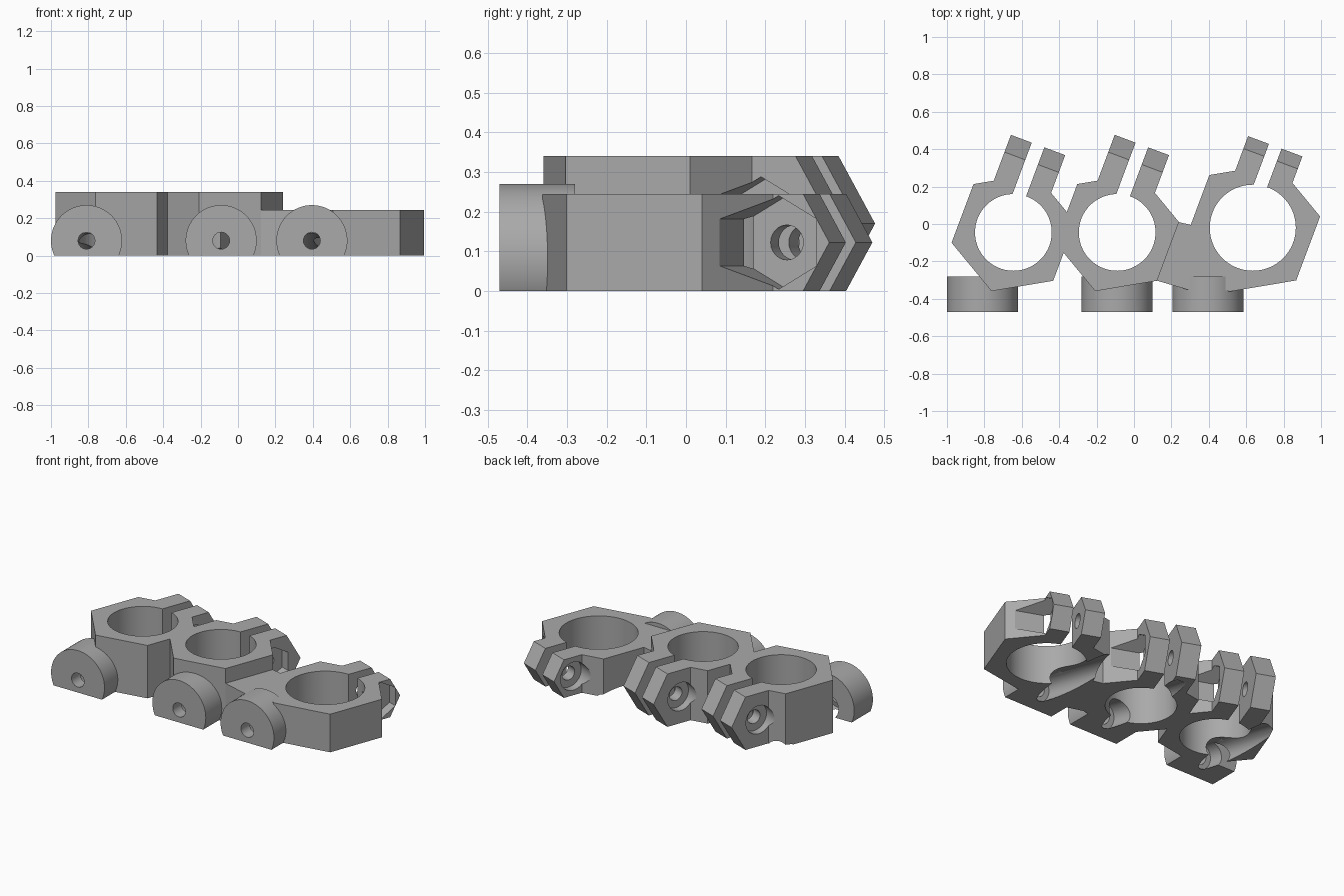
import bpy
import bmesh
from math import radians, tan, sqrt
from mathutils import Matrix, Vector

cube = bpy.data.objects.get("Cube")
if cube:
    bpy.data.objects.remove(cube, do_unlink=True)

grey = bpy.data.materials.new("plain grey")
grey.use_nodes = True
grey.diffuse_color = (0.4, 0.4, 0.4, 1)
grey.node_tree.nodes["Principled BSDF"].inputs["Base Color"].default_value = (0.4, 0.4, 0.4, 1)

TURN = radians(69.5)   # direction the clamp jaws point in
GAP_MID = -0.04        # sideways offset of the jaw slot


def add_object(name, bm):
    bmesh.ops.recalc_face_normals(bm, faces=bm.faces)
    mesh = bpy.data.meshes.new(name)
    bm.to_mesh(mesh)
    bm.free()
    mesh.materials.append(grey)
    obj = bpy.data.objects.new(name, mesh)
    bpy.context.collection.objects.link(obj)
    return obj


def prism(name, points, direction):
    """Extrude a flat outline of 3D points along a direction."""
    bm = bmesh.new()
    face = bm.faces.new([bm.verts.new(p) for p in points])
    moved = bmesh.ops.extrude_face_region(bm, geom=[face])["geom"]
    verts = [v for v in moved if isinstance(v, bmesh.types.BMVert)]
    bmesh.ops.translate(bm, verts=verts, vec=direction)
    return add_object(name, bm)


def rod(name, start, end, radius, sides=48, spin=0.0):
    """A cylinder between two points."""
    start, end = Vector(start), Vector(end)
    axis = end - start
    rotation = axis.to_track_quat('Z', 'Y').to_matrix().to_4x4()
    bm = bmesh.new()
    bmesh.ops.create_cone(bm, cap_ends=True, segments=sides, radius1=radius,
                          radius2=radius, depth=axis.length,
                          matrix=Matrix.Translation((start + end) / 2) @ rotation
                          @ Matrix.Rotation(spin, 4, 'Z'))
    return add_object(name, bm)


def combine(target, others, operation):
    """Apply booleans in turn and remove the tools."""
    bpy.context.view_layer.objects.active = target
    for other in others:
        mod = target.modifiers.new("bool", 'BOOLEAN')
        mod.operation, mod.object, mod.solver = operation, other, 'EXACT'
        bpy.ops.object.modifier_apply(modifier=mod.name)
        bpy.data.objects.remove(other, do_unlink=True)


def build_clamp(name, centre, size, bore, height, tip, boss_x, link=None):
    c = Vector((*centre, 0))
    u = Matrix.Rotation(TURN, 3, 'Z') @ Vector((1, 0, 0))   # along the jaws
    v = Vector((u.y, -u.x, 0))                              # across the jaws

    def at(along, across, z):
        return c + u * along + v * across + Vector((0, 0, z))

    # Hexagonal body
    corners = [c + Matrix.Rotation(TURN + radians(60 * i), 3, 'Z') @ Vector((size, 0, 0))
               for i in range(6)]
    body = prism(name, corners, (0, 0, height))

    # Jaws with a pointed end, as one block that the slot divides
    mid = height / 2
    shoulder = tip - mid * tan(radians(30))
    profile = [(0.1, 0), (shoulder, 0), (tip, mid), (shoulder, height), (0.1, height)]
    jaws = prism("jaws", [at(a, GAP_MID - 0.155, z) for a, z in profile], v * 0.31)

    # Round mounting boss
    boss = rod("boss", (boss_x, -0.47, 0.08), (boss_x, -0.28, 0.08), 0.19, 64)
    added = [jaws, boss]
    if link:
        added.append(prism("link", [(x, y, 0) for x, y in link], (0, 0, 0.245)))
    combine(body, added, 'UNION')

    # Bore, slot, jaw bolt hole, bolt head recess and nut recess
    bolt = tip - mid / (sqrt(3) / 2) + 0.005
    cuts = [
        rod("bore", at(0, 0, -0.1), at(0, 0, 0.5), bore, 96),
        prism("slot", [at(0, GAP_MID - 0.036, -0.1), at(0.7, GAP_MID - 0.036, -0.1),
                       at(0.7, GAP_MID + 0.036, -0.1), at(0, GAP_MID + 0.036, -0.1)],
              (0, 0, 0.6)),
        rod("jaw_hole", at(bolt, -0.3, mid), at(bolt, 0.3, mid), 0.044, 24),
        rod("head_recess", at(bolt, -0.45, mid), at(bolt, -0.145, mid), 0.09),
        rod("nut_recess", at(bolt, 0.055, mid), at(bolt, 0.45, mid), 0.118, 6),
        # Boss screw hole and the sloping driver channel behind it
        rod("screw_hole", (boss_x, -0.6, 0.08), (boss_x, -0.2, 0.08), 0.045, 24),
        rod("driver_channel", (boss_x, -0.38, 0.08), (boss_x, 0.3, -0.07), 0.078),
    ]
    # Flat underside
    cuts.append(prism("floor", [(-2, -2, -1), (2, -2, -1), (2, 2, -1), (-2, 2, -1)],
                      (0, 0, 1)))
    combine(body, cuts, 'DIFFERENCE')

    bpy.ops.object.select_all(action='DESELECT')
    body.select_set(True)
    bpy.context.view_layer.objects.active = body
    bpy.ops.object.shade_smooth_by_angle(angle=radians(25))
    return body


build_clamp("right_clamp", (-0.645, -0.045), 0.335, 0.205, 0.34, 0.484, -0.81)
build_clamp("middle_clamp", (-0.09, -0.045), 0.335, 0.205, 0.34, 0.484, -0.09)
# The low clamp carries the web that joins it to the middle one
build_clamp("left_clamp", (0.635, -0.02), 0.365, 0.23, 0.245, 0.45, 0.395,
            link=[(0.24, 0.01), (0.123, -0.303), (0.30, -0.355), (0.51, -0.355),
                  (0.42, -0.05), (0.305, -0.005)])
